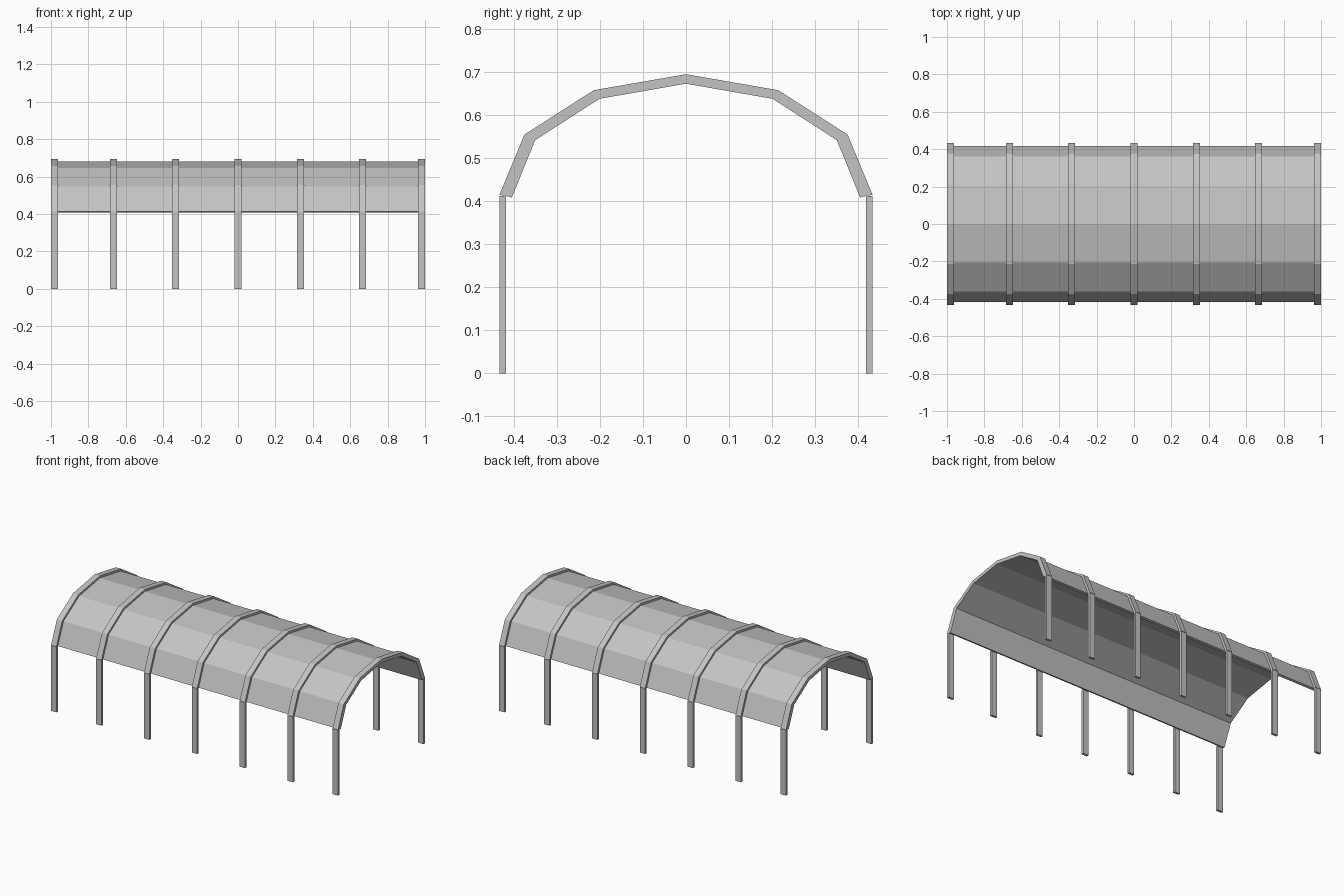
import bpy
import bmesh

cube = bpy.data.objects.get("Cube")
if cube:
    bpy.data.objects.remove(cube)

grey = bpy.data.materials.new("light grey")
grey.use_nodes = True
grey.diffuse_color = (0.55, 0.55, 0.55, 1)
grey.node_tree.nodes["Principled BSDF"].inputs["Base Color"].default_value = (0.55, 0.55, 0.55, 1)


def extrude_profile(name, half, x0, x1):
    """Mirror a half outline (y, z) across y = 0 and extrude it along x."""
    outline = half + [(-y, z) for y, z in reversed(half) if y > 0]
    bm = bmesh.new()
    face = bm.faces.new([bm.verts.new((x0, y, z)) for y, z in outline])
    grown = bmesh.ops.extrude_face_region(bm, geom=[face])["geom"]
    moved = [v for v in grown if isinstance(v, bmesh.types.BMVert)]
    bmesh.ops.translate(bm, verts=moved, vec=(x1 - x0, 0, 0))
    bmesh.ops.recalc_face_normals(bm, faces=bm.faces)
    mesh = bpy.data.meshes.new(name)
    bm.to_mesh(mesh)
    bm.free()
    mesh.materials.append(grey)
    obj = bpy.data.objects.new(name, mesh)
    bpy.context.collection.objects.link(obj)
    return obj


def arch_outline(outer, inner):
    """Closed arch: outer line over the top, then inner line back."""
    def across(pts):
        return pts + [(-y, z) for y, z in reversed(pts[:-1])]
    return across(outer), across(inner)[::-1]


def build_arch(name, outer, inner, x0, x1):
    over, back = arch_outline(outer, inner)
    bm = bmesh.new()
    rings = [[[bm.verts.new((x, y, z)) for y, z in line]
              for line in (over, back[::-1])] for x in (x0, x1)]
    (a, b), (c, d) = rings
    last = len(a) - 1
    # Four long strips plus the two feet
    for p, q in ((a, b), (b, d), (d, c), (c, a)):
        for i in range(last):
            bm.faces.new((p[i], p[i + 1], q[i + 1], q[i]))
    for i in (0, last):
        bm.faces.new((a[i], b[i], d[i], c[i]))
    bmesh.ops.recalc_face_normals(bm, faces=bm.faces)
    mesh = bpy.data.meshes.new(name)
    bm.to_mesh(mesh)
    bm.free()
    mesh.materials.append(grey)
    obj = bpy.data.objects.new(name, mesh)
    bpy.context.collection.objects.link(obj)


def build_post(name, x0, x1, side):
    bpy.ops.mesh.primitive_cube_add(size=1, location=((x0 + x1) / 2, side * 0.4255, 0.206))
    post = bpy.context.object
    post.name = name
    post.scale = (x1 - x0, 0.015, 0.412)
    post.data.materials.append(grey)


rib_outer = [(0.433, 0.414), (0.375, 0.554), (0.214, 0.657), (0, 0.694)]
rib_inner = [(0.405, 0.409), (0.351, 0.542), (0.202, 0.638), (0, 0.673)]
shell_outer = [(0.418, 0.412), (0.362, 0.547), (0.207, 0.646), (0, 0.681)]
shell_inner = [(y - 0.001 if y else 0, z - 0.001) for y, z in rib_inner]

# Roof shell
build_arch("roof_shell", shell_outer, shell_inner, -0.9995, 0.9995)

# Ribs, each standing on a pair of posts
width = 0.037
for n in range(7):
    centre = max(-1 + width / 2, min(1 - width / 2, (n - 3) / 3))
    x0, x1 = centre - width / 2, centre + width / 2
    build_arch(f"roof_rib_{n + 1}", rib_outer, rib_inner, x0, x1)
    build_post(f"front_post_{n + 1}", x0, x1, -1)
    build_post(f"back_post_{n + 1}", x0, x1, 1)
